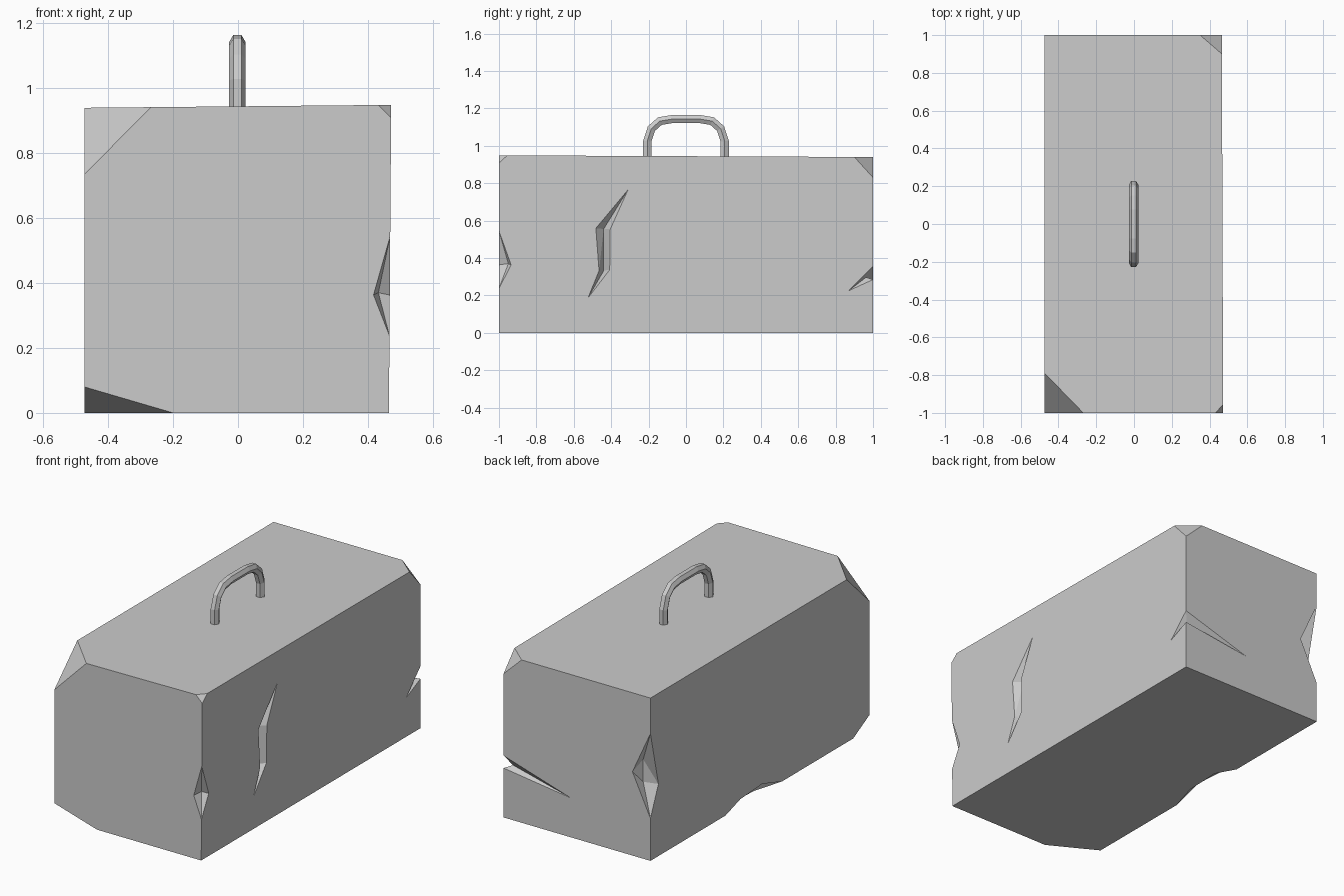
import bpy, bmesh, math
from mathutils import Vector as V

if "Cube" in bpy.data.objects:
    bpy.data.objects.remove(bpy.data.objects["Cube"])

X0, X1, H = -0.473, 0.465, 0.94


def make_object(name, bm):
    bmesh.ops.recalc_face_normals(bm, faces=bm.faces)
    mesh = bpy.data.meshes.new(name)
    bm.to_mesh(mesh)
    bm.free()
    ob = bpy.data.objects.new(name, mesh)
    bpy.context.collection.objects.link(ob)
    return ob


# Stone block with flat broken corners
bm = bmesh.new()
bmesh.ops.create_cube(bm, size=1)
for v in bm.verts:
    v.co = V((X1 if v.co.x > 0 else X0, v.co.y * 2, H if v.co.z > 0 else 0))


def cut_corner(a, b, c):
    a, b, c = V(a), V(b), V(c)
    n = (b - a).cross(c - a).normalized()
    if n.dot(a - V((0, 0, H / 2))) < 0:
        n = -n
    geom = bm.verts[:] + bm.edges[:] + bm.faces[:]
    cut = bmesh.ops.bisect_plane(bm, geom=geom, plane_co=a, plane_no=n, clear_outer=True)
    edges = [e for e in cut["geom_cut"] if isinstance(e, bmesh.types.BMEdge)]
    bmesh.ops.holes_fill(bm, edges=edges)


cut_corner((-0.27, -1, H), (X0, -1, 0.735), (X0, -0.79, H))
cut_corner((0.425, -1, H), (X1, -1, 0.90), (X1, -0.955, H))
cut_corner((0.35, 1, H), (X1, 1, 0.83), (X1, 0.90, H))
cut_corner((-0.2, -1, 0), (X0, -1, 0.08), (X0, -0.85, 0))
block = make_object("stone_block", bm)

# Cutter holding every notch and crack
cb = bmesh.new()


def notch(ring, inner, link, out):
    """ring lies on the block surface; link gives each ring point its inner point."""
    r = [cb.verts.new(p) for p in ring]
    o = [cb.verts.new(V(p) + V(out)) for p in ring]
    i = [cb.verts.new(p) for p in inner]
    cb.faces.new(o)
    for k in range(len(r)):
        m = (k + 1) % len(r)
        cb.faces.new((r[k], r[m], o[m], o[k]))
        a, b = i[link[k]], i[link[m]]
        cb.faces.new((r[k], r[m], a) if a == b else (r[k], r[m], b, a))


# front right edge chip
notch([(X1, -1, 0.54), (X1, -0.935, 0.36), (X1, -1, 0.235), (0.415, -1, 0.36)],
      [(0.43, -0.95, 0.367)], [0] * 4, (0.1, -0.1, 0))
# back left edge chip
notch([(X0, 1, 0.735), (-0.358, 1, 0.484), (X0, 1, 0.245), (X0, 0.927, 0.416)],
      [(-0.385, 0.94, 0.54), (-0.385, 0.94, 0.41)], [0, 0, 1, 1], (-0.1, 0.1, 0))
# back right edge crack
notch([(X1, 1, 0.357), (0.035, 1, 0.227), (X1, 1, 0.285), (X1, 0.87, 0.225)],
      [(0.43, 0.963, 0.297)], [0] * 4, (0.2, 0.2, 0))
# left bottom edge chip
notch([(X0, 0.315, 0), (X0, 0.18, 0.043), (X0, -0.02, 0.055),
       (X0, -0.2, 0), (-0.42, -0.02, 0), (-0.41, 0.2, 0)],
      [(-0.42, 0.19, 0.04), (-0.425, -0.02, 0.045)], [0, 0, 1, 1, 1, 0], (-0.1, 0, -0.1))
# crack in the right face
crack = [(-0.524, 0.185), (-0.465, 0.33), (-0.482, 0.555),
         (-0.31, 0.76), (-0.405, 0.55), (-0.408, 0.335)]
notch([(X1, y, z) for y, z in crack],
      [(X1 - 0.045, -0.44, 0.33), (X1 - 0.045, -0.44, 0.552)], [0, 0, 1, 1, 1, 0], (0.1, 0, 0))

bmesh.ops.triangulate(cb, faces=cb.faces[:])
cutter = make_object("notch_cutter", cb)
cutter.hide_render = True
mod = block.modifiers.new("notches", "BOOLEAN")
mod.operation, mod.solver, mod.object = "DIFFERENCE", "EXACT", cutter
deps = bpy.context.evaluated_depsgraph_get()
block.data = bpy.data.meshes.new_from_object(block.evaluated_get(deps))
block.modifiers.clear()
bpy.data.objects.remove(cutter)

# Front right top corner leans out slightly
for v in block.data.vertices:
    x, y, z = v.co
    w = (x - X0) / (X1 - X0) * (1 - y) / 2 * z / H
    v.co.x += 0.007 * w
    v.co.z += 0.009 * w

# Handle: hexagonal bar swept along a mirrored arch
half = [(-0.207, 0.935), (-0.207, 1.025), (-0.185, 1.092), (-0.14, 1.132), (-0.075, 1.143)]
path = [V(p) for p in half + [(-y, z) for y, z in reversed(half)]]
bm = bmesh.new()
rings = []
for k, p in enumerate(path):
    d0 = (p - path[k - 1]).normalized() if k else V((0, 1))
    d1 = (path[k + 1] - p).normalized() if k < len(path) - 1 else V((0, -1))
    t = (d0 + d1).normalized()
    n = V((-t.y, t.x)) / t.dot(d0)
    ring = []
    for s in range(6):
        a = s * math.pi / 3
        q = p + n * 0.025 * math.sin(a)
        ring.append(bm.verts.new((-0.002 + 0.025 * math.cos(a), q.x, q.y)))
    rings.append(ring)
for a, b in zip(rings, rings[1:]):
    for s in range(6):
        bm.faces.new((a[s], a[(s + 1) % 6], b[(s + 1) % 6], b[s]))
bm.faces.new(rings[0])
bm.faces.new(rings[-1])
make_object("handle", bm)
